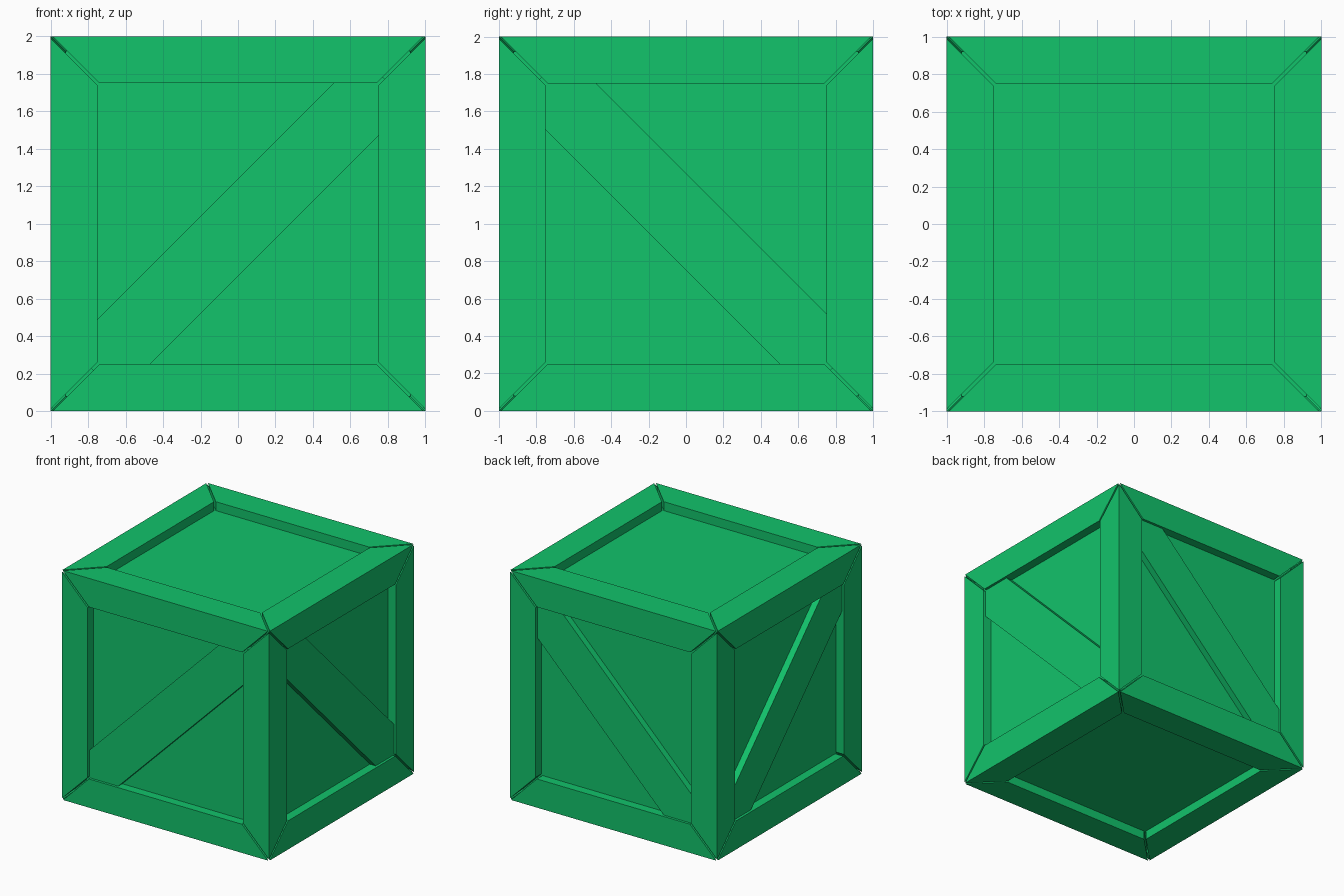
import bpy, bmesh, math
from itertools import product
from mathutils import Matrix

if "Cube" in bpy.data.objects:
    bpy.data.objects.remove(bpy.data.objects["Cube"])

OUT, INN = 1.0, 0.75      # outer / inner half size of the frame
GAP = 0.011               # half gap of the mitre joints
PANEL, BRACE = 0.922, 0.978   # half depth of panels and brace fronts

mat = bpy.data.materials.new("green_paint")
mat.diffuse_color = (0.006, 0.546, 0.147, 1)
mat.use_nodes = True
mat.node_tree.nodes["Principled BSDF"].inputs["Base Color"].default_value = mat.diffuse_color


def finish(bm, name):
    bmesh.ops.recalc_face_normals(bm, faces=bm.faces)
    me = bpy.data.meshes.new(name)
    bm.to_mesh(me)
    bm.free()
    me.materials.append(mat)
    ob = bpy.data.objects.new(name, me)
    ob.location.z = OUT
    bpy.context.collection.objects.link(ob)


def box(name, centre, size, rot=None):
    bm = bmesh.new()
    bmesh.ops.create_cube(bm, size=1)
    m = Matrix.Translation(centre) @ (rot or Matrix()) @ Matrix.Diagonal((*size, 1))
    bmesh.ops.transform(bm, matrix=m, verts=bm.verts)
    finish(bm, name)


def beam(name, axis, s, t):
    # square bar whose ends are mitred towards both neighbours at the corner
    bm = bmesh.new()
    for a, b, e in product((INN, OUT), (INN, OUT), (-1, 1)):
        co = [0, 0, 0]
        co[axis] = e * (min(a, b) - GAP)
        co[(axis + 1) % 3] = s * a
        co[(axis + 2) % 3] = t * b
        bm.verts.new(co)
    bmesh.ops.convex_hull(bm, input=bm.verts)
    bmesh.ops.dissolve_limit(bm, angle_limit=0.01, verts=bm.verts, edges=bm.edges)
    finish(bm, name)


# Recessed panels
box("panel_box", (0, 0, 0), (2 * PANEL,) * 3)

# Twelve frame beams
for axis, s, t in product(range(3), (-1, 1), (-1, 1)):
    beam(f"frame_beam_{'xyz'[axis]}", axis, s, t)

# Diagonal braces on the four sides, ends tucked into the frame
length, width, thick = 2.2, 0.367, 0.1
mid = BRACE - thick / 2
for s, fb, lr in ((-1, "front", "left"), (1, "back", "right")):
    box(f"{fb}_brace", (0.01, s * mid, -0.01), (length, thick, width),
        Matrix.Rotation(math.radians(-45), 4, 'Y'))
    box(f"{lr}_brace", (s * mid, 0.005, 0.005), (thick, length, width),
        Matrix.Rotation(math.radians(-45), 4, 'X'))
